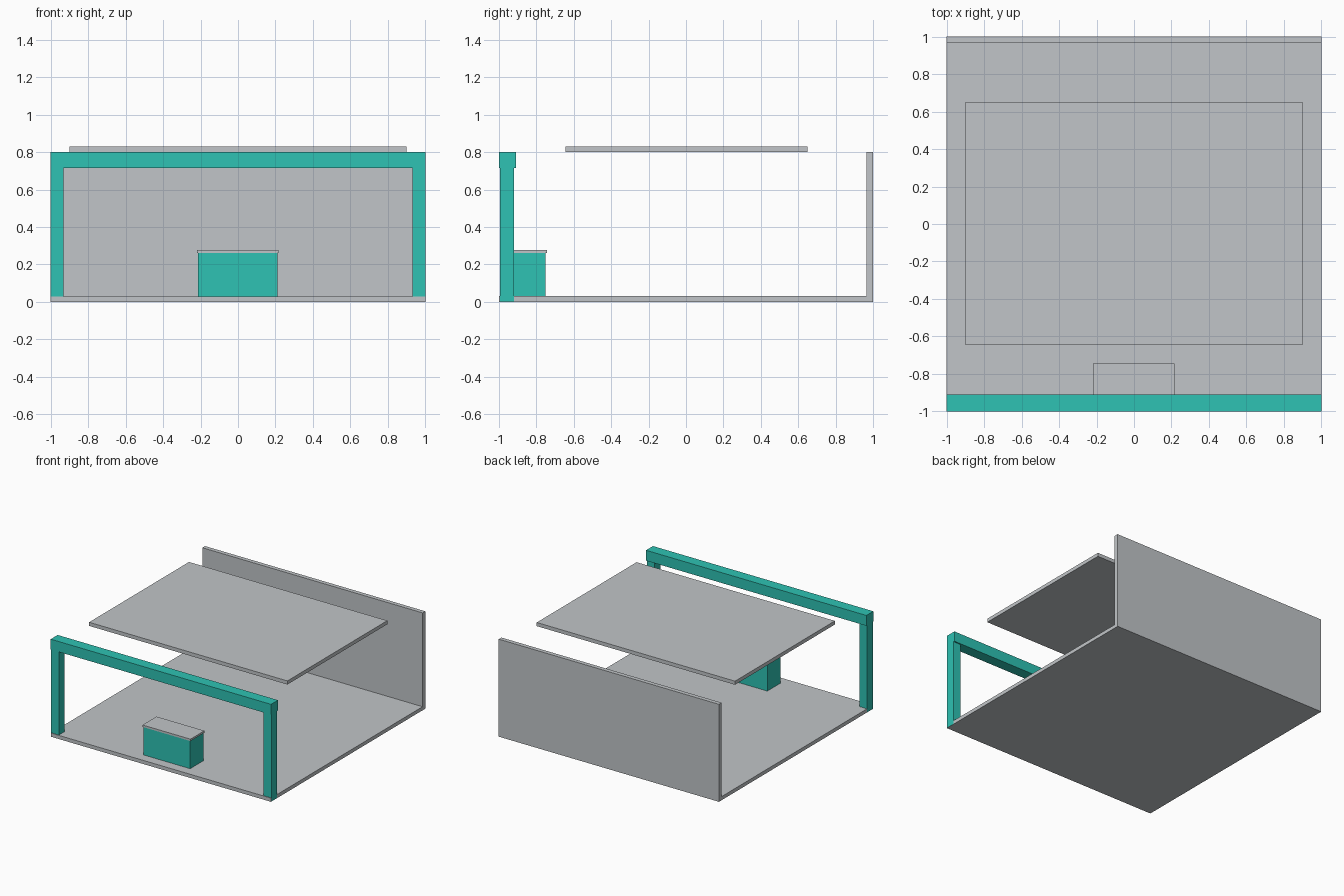
import bpy
import bmesh

if "Cube" in bpy.data.objects:
    bpy.data.objects.remove(bpy.data.objects["Cube"])


def lin(c):
    c /= 255
    return c / 12.92 if c <= 0.04045 else ((c + 0.055) / 1.055) ** 2.4


def material(name, rgb):
    m = bpy.data.materials.new(name)
    m.diffuse_color = (*[lin(c) for c in rgb], 1)
    m.use_nodes = True
    m.node_tree.nodes["Principled BSDF"].inputs["Base Color"].default_value = m.diffuse_color
    return m


grey = material("light_grey", (193, 197, 200))
teal = material("teal", (46, 194, 179))


def box(name, x, y, z, mat):
    """Axis-aligned box from (min, max) ranges."""
    bm = bmesh.new()
    bmesh.ops.create_cube(bm, size=1)
    for v in bm.verts:
        v.co = [r[0] if c < 0 else r[1] for c, r in zip(v.co, (x, y, z))]
    me = bpy.data.meshes.new(name)
    bm.to_mesh(me)
    bm.free()
    me.materials.append(mat)
    ob = bpy.data.objects.new(name, me)
    bpy.context.collection.objects.link(ob)
    return ob


# Floor slab and back wall
box("floor", (-0.9995, 0.9995), (-1, 1), (0, 0.03), grey)
box("back_wall", (-1, 1), (0.965, 1), (0, 0.8), grey)

# Floating ceiling panel
box("ceiling_panel", (-0.9, 0.9), (-0.645, 0.65), (0.8, 0.83), grey)

# Front portal frame: two posts and a beam
for side, x in (("left", (-1, -0.93)), ("right", (0.93, 1))):
    box(side + "_post", x, (-0.995, -0.92), (0.001, 0.72), teal)
box("front_beam", (-1, 1), (-1, -0.91), (0.715, 0.8), teal)

# Counter with a slightly wider top
box("counter", (-0.213, 0.21), (-0.92, -0.75), (0.001, 0.26), teal)
box("counter_top", (-0.219, 0.216), (-0.925, -0.744), (0.26, 0.276), grey)
